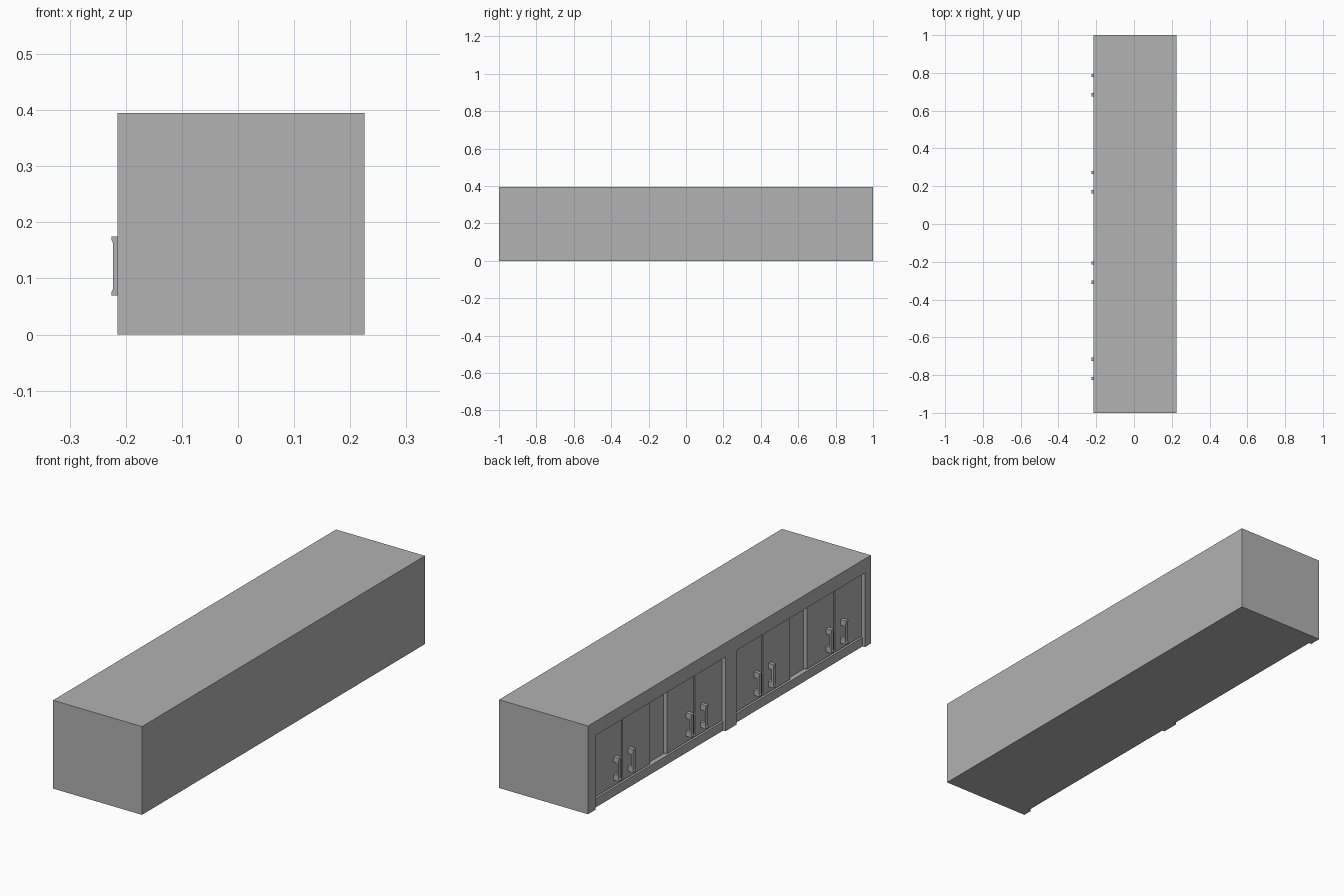
import bpy
import bmesh

default_cube = bpy.data.objects.get("Cube")
if default_cube:
    bpy.data.objects.remove(default_cube, do_unlink=True)

grey = bpy.data.materials.new("plain grey")
grey.use_nodes = True
GREY = (0.445, 0.445, 0.445, 1)
grey.diffuse_color = GREY
for node in grey.node_tree.nodes:
    if node.type == "BSDF_PRINCIPLED":
        node.inputs["Base Color"].default_value = GREY
        node.inputs["Roughness"].default_value = 0.7

FACE = -0.215            # front plane of the cabinet frame
DOOR = FACE + 0.017      # front plane of the doors
BACK = FACE + 0.033      # panel behind the doors
HEIGHT = 0.395
RAIL_TOP = 0.04
OPENING_TOP = 0.332


def finish(name, bm):
    bmesh.ops.recalc_face_normals(bm, faces=bm.faces)
    mesh = bpy.data.meshes.new(name)
    bm.to_mesh(mesh)
    bm.free()
    mesh.materials.append(grey)
    obj = bpy.data.objects.new(name, mesh)
    bpy.context.collection.objects.link(obj)
    return obj


def box(name, xs, ys, zs):
    bm = bmesh.new()
    bmesh.ops.create_cube(bm, size=1)
    for v in bm.verts:
        v.co = [span[0] if c < 0 else span[1]
                for c, span in zip(v.co, (xs, ys, zs))]
    return finish(name, bm)


def extrude_profile(name, points, y, width):
    """Extrude an x-z outline along y, centred on the given y."""
    bm = bmesh.new()
    face = bm.faces.new([bm.verts.new((x, y - width / 2, z)) for x, z in points])
    result = bmesh.ops.extrude_face_region(bm, geom=[face])
    verts = [g for g in result["geom"] if isinstance(g, bmesh.types.BMVert)]
    bmesh.ops.translate(bm, verts=verts, vec=(0, width, 0))
    return finish(name, bm)


# Cabinet body with two shallow bays cut into one long side
body = box("cabinet_body", (FACE, 0.225), (-1, 1), (0, HEIGHT))
bays = [(0.028, 0.945), (-0.957, -0.05)]
for bay in bays:
    cutter = box("bay_cutter", (FACE - 0.1, BACK), bay, (-0.1, OPENING_TOP))
    cutter.hide_render = True
    mod = body.modifiers.new("bay", "BOOLEAN")
    mod.operation = "DIFFERENCE"
    mod.solver = "EXACT"
    mod.object = cutter
    bpy.context.view_layer.objects.active = body
    bpy.ops.object.modifier_apply(modifier=mod.name)
    bpy.data.objects.remove(cutter, do_unlink=True)

# Bottom rails, set slightly back from the frame
for bay in bays:
    box("bottom_rail", (FACE + 0.012, BACK), bay, (0, RAIL_TOP))

# Handle outline: two feet joined by a thin grip with flared ends
TIP = -0.225
GRIP = TIP + 0.002
INNER = GRIP + 0.009
LOW, HIGH = 0.07, 0.175
half = [(DOOR, 0.025), (DOOR, 0), (TIP, 0), (TIP, 0.007), (GRIP, 0.011)]
handle = [(x, LOW + h) for x, h in half]
handle += [(x, HIGH - h) for x, h in reversed(half)]
handle += [(INNER, HIGH - 0.025), (INNER, LOW + 0.025)]

# Four pairs of doors, each door with a handle beside the centre gap
for centre in (0.735, 0.222, -0.257, -0.767):
    for side in (-1, 1):
        edges = sorted((centre + side * 0.004, centre + side * 0.196))
        box("door", (DOOR, BACK), edges, (RAIL_TOP + 0.004, OPENING_TOP))
        extrude_profile("door_handle", handle, centre + side * 0.051, 0.017)
